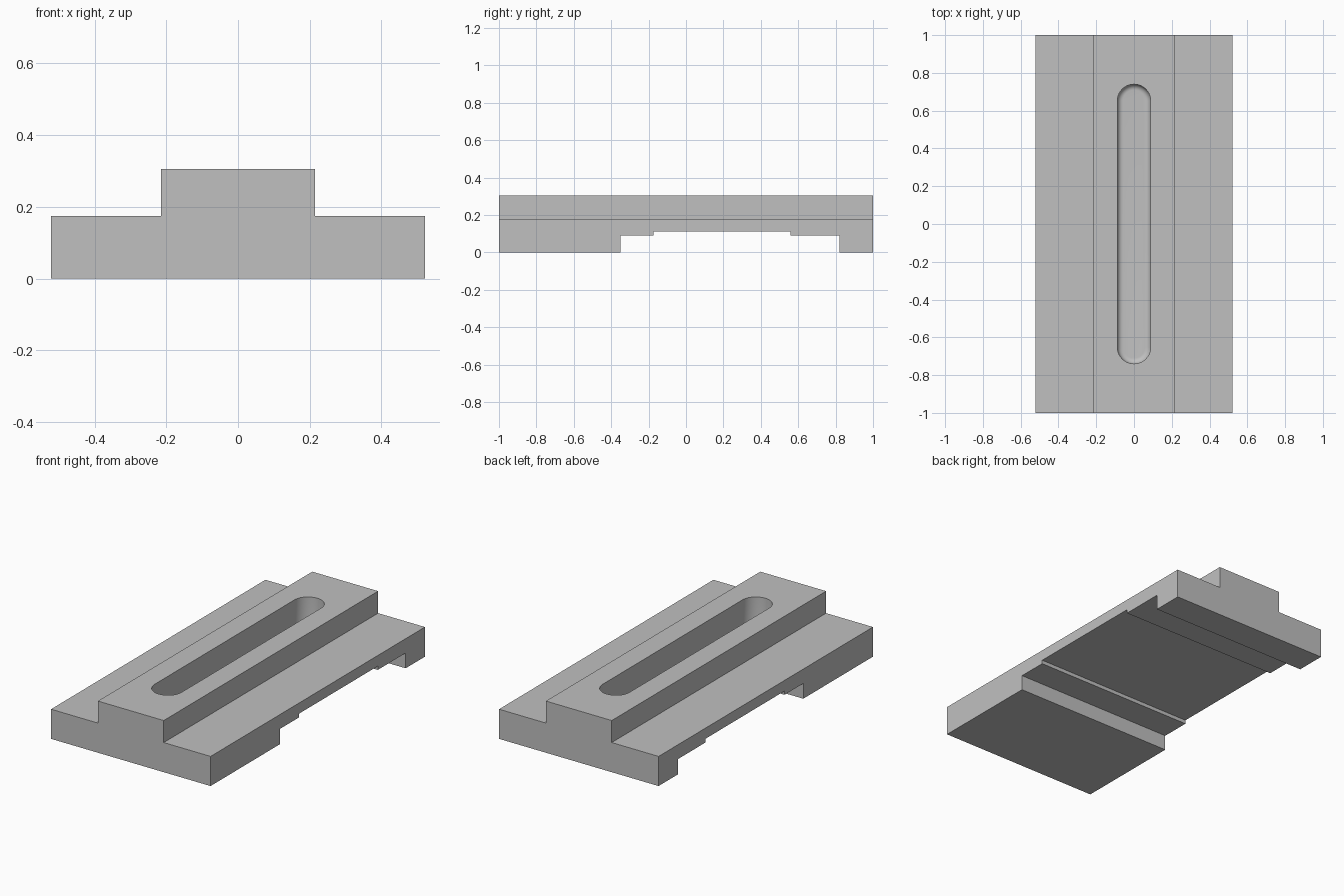
import bpy
import bmesh
from math import cos, sin, pi

if "Cube" in bpy.data.objects:
    bpy.data.objects.remove(bpy.data.objects["Cube"], do_unlink=True)

# Single plain grey material
grey = bpy.data.materials.new("plain_grey")
grey.use_nodes = True
colour = (0.53, 0.53, 0.53, 1)
grey.diffuse_color = colour
grey.node_tree.nodes["Principled BSDF"].inputs["Base Color"].default_value = colour


def loft(name, rings):
    """Skin a stack of equal-sized closed rings and cap both ends."""
    bm = bmesh.new()
    loops = [[bm.verts.new(p) for p in ring] for ring in rings]
    n = len(loops[0])
    for a, b in zip(loops, loops[1:]):
        for i in range(n):
            j = (i + 1) % n
            bm.faces.new((a[i], a[j], b[j], b[i]))
    bm.faces.new(loops[0][::-1])
    bm.faces.new(loops[-1])
    bmesh.ops.recalc_face_normals(bm, faces=bm.faces)
    mesh = bpy.data.meshes.new(name)
    bm.to_mesh(mesh)
    bm.free()
    mesh.materials.append(grey)
    obj = bpy.data.objects.new(name, mesh)
    bpy.context.collection.objects.link(obj)
    return obj


# Stepped plate with a raised central rail
half = [(0.521, 0), (0.521, 0.175), (0.215, 0.175), (0.215, 0.305)]
outline = half + [(-x, z) for x, z in reversed(half)]
plate = loft("stepped_plate", [[(x, y, z) for x, z in outline] for y in (-1, 1)])

# Two-level recess running across the underside
recess = [(-0.35, -0.1), (-0.35, 0.09), (-0.175, 0.09), (-0.175, 0.112),
          (0.56, 0.112), (0.56, 0.09), (0.82, 0.09), (0.82, -0.1)]
recess_cutter = loft("recess_cutter", [[(x, y, z) for y, z in recess] for x in (-1, 1)])


# Blind slot with round ends and a filleted floor
def slot_ring(radius, z, steps=20):
    ring = []
    for side in (0, 1):
        for i in range(steps + 1):
            a = pi * (side + i / steps)
            ring.append((radius * cos(a), radius * sin(a) + (0.652, -0.652)[side], z))
    return ring


width, floor, fillet = 0.088, 0.13, 0.03
rings = [slot_ring(width, 0.4)]
for k in range(8):
    a = k / 7 * pi / 2
    rings.append(slot_ring(width - fillet * (1 - cos(a)), floor + fillet * (1 - sin(a))))
slot_cutter = loft("slot_cutter", rings)

# Cut both shapes out of the plate
bpy.ops.object.select_all(action="DESELECT")
bpy.context.view_layer.objects.active = plate
plate.select_set(True)
for cutter in (recess_cutter, slot_cutter):
    cut = plate.modifiers.new(cutter.name, "BOOLEAN")
    cut.operation = "DIFFERENCE"
    cut.solver = "EXACT"
    cut.object = cutter
    bpy.ops.object.modifier_apply(modifier=cut.name)
    bpy.data.objects.remove(cutter, do_unlink=True)

bpy.ops.object.shade_smooth_by_angle(angle=pi / 6)
